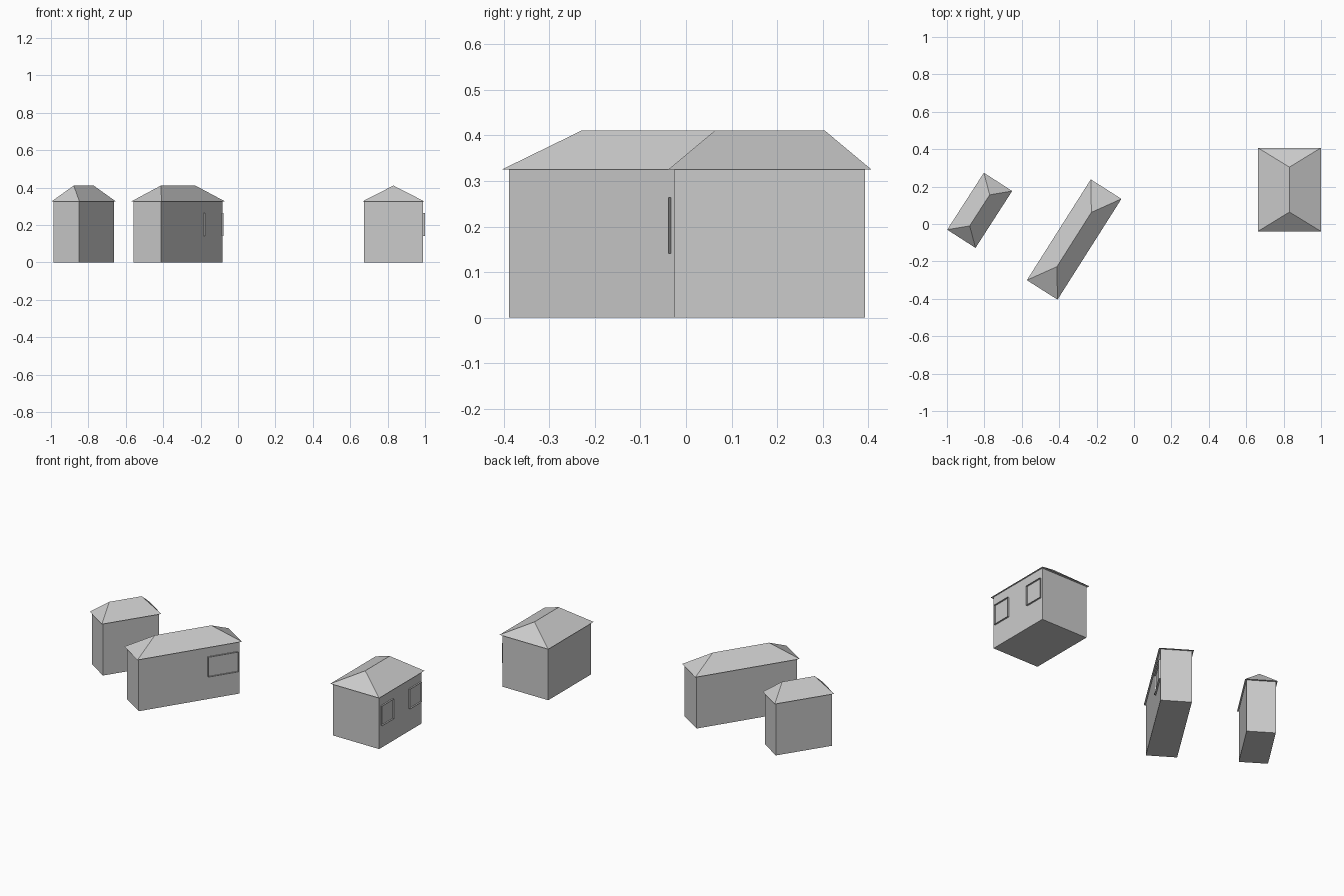
import bpy, math
from mathutils import Matrix

if "Cube" in bpy.data.objects:
    bpy.data.objects.remove(bpy.data.objects["Cube"])

WALL_H, RIDGE_H = 0.325, 0.411


def make(name, verts, faces, mat):
    mesh = bpy.data.meshes.new(name)
    mesh.from_pydata(verts, [], faces)
    mesh.update()
    ob = bpy.data.objects.new(name, mesh)
    bpy.context.collection.objects.link(ob)
    ob.matrix_world = mat
    return ob


def rect(hx, hy, z):
    return [(-hx, -hy, z), (hx, -hy, z), (hx, hy, z), (-hx, hy, z)]


def house(name, centre, angle, wall, roof, ridge, windows=()):
    """Local x runs along the ridge; wall and roof are half sizes."""
    mat = Matrix.Translation((*centre, 0)) @ Matrix.Rotation(math.radians(angle), 4, 'Z')
    # walls: closed box
    sides = [(i, (i + 1) % 4, (i + 1) % 4 + 4, i + 4) for i in range(4)]
    make(name + "_walls", rect(*wall, 0) + rect(*wall, WALL_H),
         [(3, 2, 1, 0), (4, 5, 6, 7)] + sides, mat)
    # hipped roof with overhanging eaves
    make(name + "_roof",
         rect(*roof, WALL_H) + [(-ridge, 0, RIDGE_H), (ridge, 0, RIDGE_H)],
         [(3, 2, 1, 0), (0, 1, 5, 4), (2, 3, 4, 5), (1, 2, 5), (3, 0, 4)], mat)
    # thin projecting window surrounds on the -y long wall
    for n, (a, b) in enumerate(windows):
        y0, y1 = -wall[1], -wall[1] - 0.01
        loop = [(a, 0.141), (b, 0.141), (b, 0.264), (a, 0.264)]
        verts = [(x, y0, z) for x, z in loop] + [(x, y1, z) for x, z in loop]
        faces = [(i, i + 4, (i + 1) % 4 + 4, (i + 1) % 4) for i in range(4)]
        make(f"{name}_window_surround_{n + 1}", verts, faces, mat)


# small house at the left
house("small_house", (-0.825, 0.073), 57.2, (0.171, 0.081), (0.181, 0.090), 0.0985)
# long house in the middle
house("long_house", (-0.320, -0.083), 57.6, (0.307, 0.087), (0.319, 0.097), 0.172,
      [(0.114, 0.298)])
# wide house at the right, ridge along y
house("wide_house", (0.831, 0.184), 90, (0.209, 0.158), (0.223, 0.168), 0.120,
      [(-0.193, -0.076), (0.082, 0.200)])
